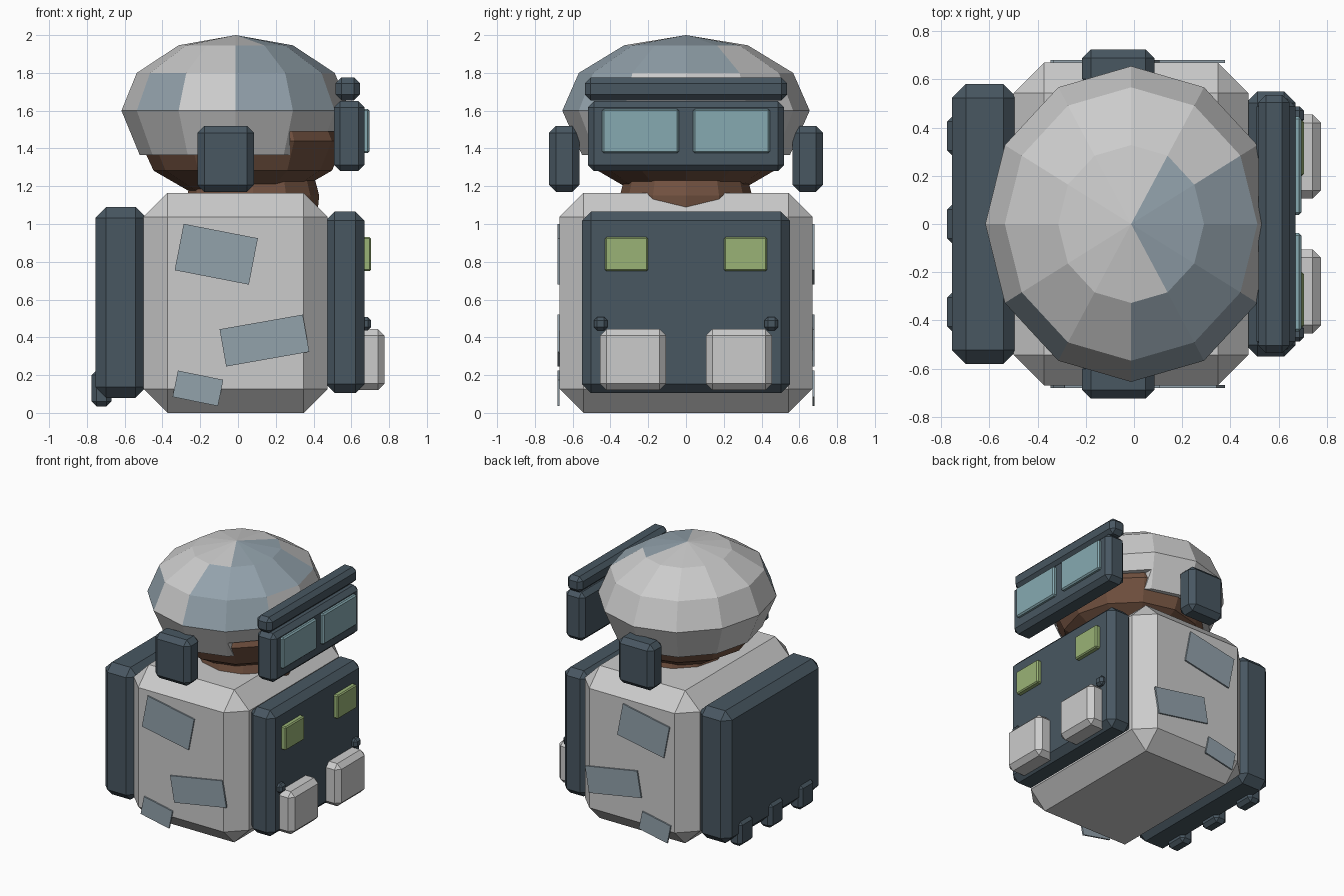
import bpy, bmesh
from math import sin, cos, radians
from mathutils import Matrix, Vector

if "Cube" in bpy.data.objects:
    bpy.data.objects.remove(bpy.data.objects["Cube"])


def material(name, rgb):
    m = bpy.data.materials.new(name)
    m.diffuse_color = (*rgb, 1)
    m.use_nodes = True
    m.node_tree.nodes["Principled BSDF"].inputs["Base Color"].default_value = m.diffuse_color
    return m


GREY = material("light_grey", (0.62, 0.64, 0.64))
BLUE = material("blue_grey", (0.29, 0.36, 0.41))
NAVY = material("dark_slate", (0.065, 0.095, 0.12))
SKIN = material("brown", (0.17, 0.085, 0.052))
GLASS = material("lens_teal", (0.24, 0.40, 0.44))
GREEN = material("green", (0.32, 0.45, 0.18))


def finish(name, bm, *mats):
    bmesh.ops.recalc_face_normals(bm, faces=bm.faces)
    me = bpy.data.meshes.new(name)
    bm.to_mesh(me)
    bm.free()
    for m in mats:
        me.materials.append(m)
    ob = bpy.data.objects.new(name, me)
    bpy.context.collection.objects.link(ob)
    return ob


def box(name, x, y, z, bevel, mat, tilt=0):
    """Chamfered box from axis ranges, optionally turned about its y axis."""
    bm = bmesh.new()
    bmesh.ops.create_cube(bm, size=1)
    size = [b - a for a, b in (x, y, z)]
    bmesh.ops.scale(bm, vec=size, verts=bm.verts)
    if bevel:
        bmesh.ops.bevel(bm, geom=bm.edges[:], offset=bevel, segments=1,
                        affect='EDGES')
    centre = Vector([(a + b) / 2 for a, b in (x, y, z)])
    bm.transform(Matrix.Translation(centre) @ Matrix.Rotation(-radians(tilt), 4, 'Y'))
    return finish(name, bm, mat)


def pair(name, x, y, z, bevel, mat):
    """The same box on both sides of y = 0."""
    box(name + "_right", x, (-y[1], -y[0]), z, bevel, mat)
    box(name + "_left", x, y, z, bevel, mat)


def lathe(name, profile, cx, rx, ry, mats, pick=lambda ring, deg: 0):
    """12-sided oval turning of (radius, z) points, top to bottom, capped."""
    bm = bmesh.new()
    rings = []
    for r, z in profile:
        n = 12 if r > 0 else 1
        rings.append([bm.verts.new((cx + rx * r * cos(radians(30 * i)),
                                    ry * r * sin(radians(30 * i)), z)) for i in range(n)])
    for k, (a, b) in enumerate(zip(rings, rings[1:])):
        for i in range(12):
            j = (i + 1) % 12
            loop = [a[i % len(a)], b[i % len(b)], b[j % len(b)], a[j % len(a)]]
            f = bm.faces.new(list(dict.fromkeys(loop)))
            f.material_index = pick(k, 30 * i if i < 6 else 30 * i - 360)
    for cap in (rings[0], rings[-1]):
        if len(cap) > 1:
            bm.faces.new(cap)
    return finish(name, bm, *mats)


# Torso with front and back plates
box("torso", (-0.5, 0.475), (-0.67, 0.67), (0, 1.165), 0.127, GREY)
box("back_plate", (-0.755, -0.485), (-0.58, 0.58), (0.08, 1.09), 0.057, NAVY)
box("chest_plate", (0.465, 0.67), (-0.55, 0.55), (0.105, 1.065), 0.047, NAVY)

# Tabs under the back plate
for i, y in enumerate((-0.365, 0, 0.365)):
    box(f"back_tab_{i + 1}", (-0.775, -0.67), (y - 0.085, y + 0.085),
        (0.035, 0.225), 0.025, NAVY)

# Chest details
pair("pouch", (0.6, 0.775), (0.105, 0.455), (0.12, 0.445), 0.035, GREY)
pair("chest_light", (0.65, 0.705), (0.2, 0.43), (0.75, 0.93), 0.008, GREEN)
pair("chest_knob", (0.64, 0.705), (0.415, 0.488), (0.437, 0.508), 0.018, NAVY)

# Tilted cloth patches on both flanks: x, z, width, height, tilt
for i, (px, pz, w, h, tilt) in enumerate(((-0.115, 0.84, 0.4, 0.25, -11),
                                          (0.14, 0.383, 0.447, 0.2, 10),
                                          (-0.212, 0.13, 0.245, 0.142, -11.5))):
    for side, s in (("right", -1), ("left", 1)):
        box(f"patch_{i + 1}_{side}", (px - w / 2, px + w / 2),
            (0.675 * s - 0.006, 0.675 * s + 0.006), (pz - h / 2, pz + h / 2),
            0, BLUE, -s * tilt)

# Neck and head
lathe("neck", [(0.94, 1.23), (1, 1.15), (0.97, 1.05)], 0.08, 0.35, 0.35, [SKIN])
lathe("head", [(sin(radians(a)), 1.44 + 0.315 * cos(radians(a)))
               for a in (0, 30, 60, 90, 120, 150)] + [(0, 1.125)],
      0.025, 0.545, 0.54, [SKIN])


# Helmet with blue panels
def panel(ring, deg):
    blue = {0: (-60, -30, 0, 30), 1: (-90, -60, -30, 0), 2: (-150, -90, -60)}
    return int(deg in blue.get(ring, ()))


helmet = lathe("helmet", [(0, 2), (0.5, 1.946), (0.866, 1.8), (1, 1.6), (0.84, 1.365)],
               -0.012, 0.605, 0.655, [GREY, BLUE], panel)

# Face opening
cutter = box("face_opening_cutter", (0.275, 0.9), (-1, 1), (1.2, 1.49), 0, GREY)
cutter.hide_render = True
cutter.display_type = 'WIRE'
cut = helmet.modifiers.new("face_opening", 'BOOLEAN')
cut.operation = 'DIFFERENCE'
cut.solver = 'EXACT'
cut.object = cutter

# Ear guards
pair("ear_guard", (-0.215, 0.085), (0.565, 0.725), (1.17, 1.52), 0.037, NAVY)

# Goggles
box("goggle_frame", (0.508, 0.67), (-0.52, 0.52), (1.28, 1.65), 0.033, NAVY)
box("goggle_brow", (0.517, 0.645), (-0.535, 0.535), (1.655, 1.775), 0.03, NAVY)
pair("lens", (0.65, 0.695), (0.038, 0.445), (1.375, 1.61), 0.01, GLASS)
